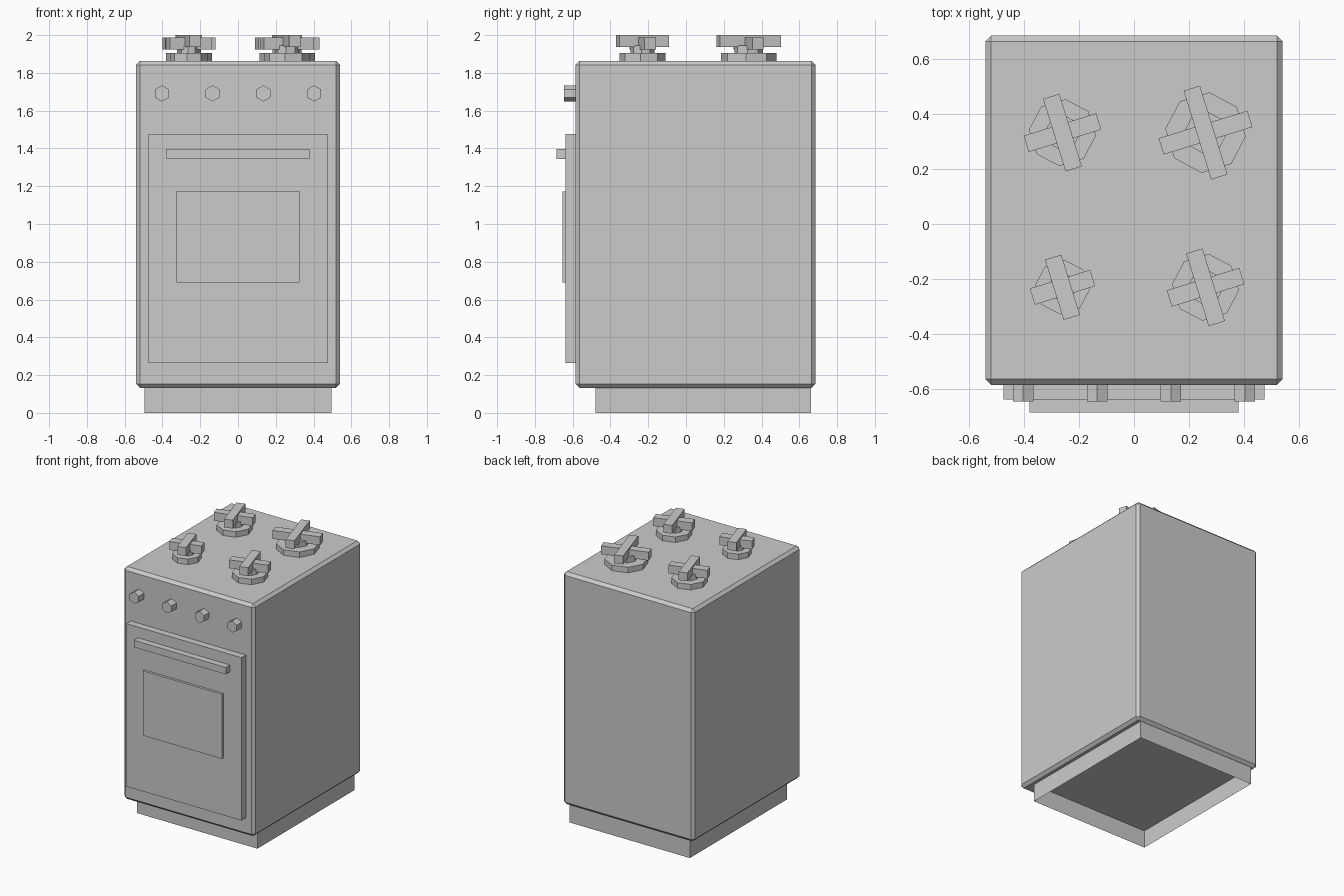
import bpy, bmesh, math
from mathutils import Matrix

if "Cube" in bpy.data.objects:
    bpy.data.objects.remove(bpy.data.objects["Cube"])


def finish(bm, name):
    bmesh.ops.recalc_face_normals(bm, faces=bm.faces)
    mesh = bpy.data.meshes.new(name)
    bm.to_mesh(mesh)
    bm.free()
    ob = bpy.data.objects.new(name, mesh)
    bpy.context.collection.objects.link(ob)
    return ob


def box(name, x, y, z, open_bottom=False):
    bm = bmesh.new()
    size = [b - a for a, b in (x, y, z)]
    mid = [(a + b) / 2 for a, b in (x, y, z)]
    bmesh.ops.create_cube(bm, size=1, matrix=Matrix.Diagonal((*size, 1)))
    if open_bottom:
        low = [f for f in bm.faces if f.normal.z < -0.9]
        bmesh.ops.delete(bm, geom=low, context='FACES')
    ob = finish(bm, name)
    ob.location = mid
    return ob


def prism(name, sides, radius, depth, location, rotation):
    bm = bmesh.new()
    ring = [bm.verts.new((radius * math.cos(a), radius * math.sin(a), -depth / 2))
            for a in (math.pi / 2 + 2 * math.pi * i / sides for i in range(sides))]
    face = bm.faces.new(ring)
    top = bmesh.ops.extrude_face_region(bm, geom=[face], use_keep_orig=True)
    verts = [v for v in top['geom'] if isinstance(v, bmesh.types.BMVert)]
    bmesh.ops.translate(bm, verts=verts, vec=(0, 0, depth))
    ob = finish(bm, name)
    ob.location = location
    ob.rotation_euler = rotation
    return ob


# Chamfered cabinet on a recessed plinth that is hollow underneath
body = box("oven_body", (-0.54, 0.54), (-0.585, 0.685), (0.132, 1.864))
bevel = body.modifiers.new("chamfer", 'BEVEL')
bevel.width = 0.021
bevel.segments = 1
box("plinth", (-0.496, 0.496), (-0.48, 0.663), (0, 0.132), open_bottom=True)

# Door with window and handle
box("oven_door", (-0.475, 0.475), (-0.637, -0.585), (0.264, 1.477))
box("door_window", (-0.325, 0.325), (-0.655, -0.637), (0.69, 1.172))
box("door_handle", (-0.379, 0.379), (-0.685, -0.637), (1.345, 1.397))

# Hexagonal control knobs
for i in range(4):
    prism(f"control_knob_{i + 1}", 6, 0.043, 0.062,
          (-0.403 + 0.2687 * i, -0.615, 1.691), (math.pi / 2, 0, 0))

# Burners: octagonal base, hub and a turned two-bar pan support
turn = math.radians(17.2)
burners = [("back_left", -0.26, 0.332, 0.122, 0.138),
           ("back_right", 0.26, 0.332, 0.147, 0.169),
           ("front_left", -0.26, -0.23, 0.099, 0.1145),
           ("front_right", 0.26, -0.23, 0.122, 0.138)]
for name, x, y, r, arm in burners:
    spin = (0, 0, turn + math.pi / 8)
    prism(f"{name}_burner_base", 8, r, 0.041, (x, y, 1.8845), spin)
    prism(f"{name}_burner_hub", 8, r * 0.52, 0.04, (x, y, 1.925), spin)
    for part, low, high, angle in (("lower", 1.925, 1.987, 0),
                                   ("upper", 1.938, 2.0, math.pi / 2)):
        bar = box(f"{name}_{part}_support_bar", (-arm, arm), (-0.031, 0.031), (low, high))
        bar.location.x, bar.location.y = x, y
        bar.rotation_euler.z = turn + angle
